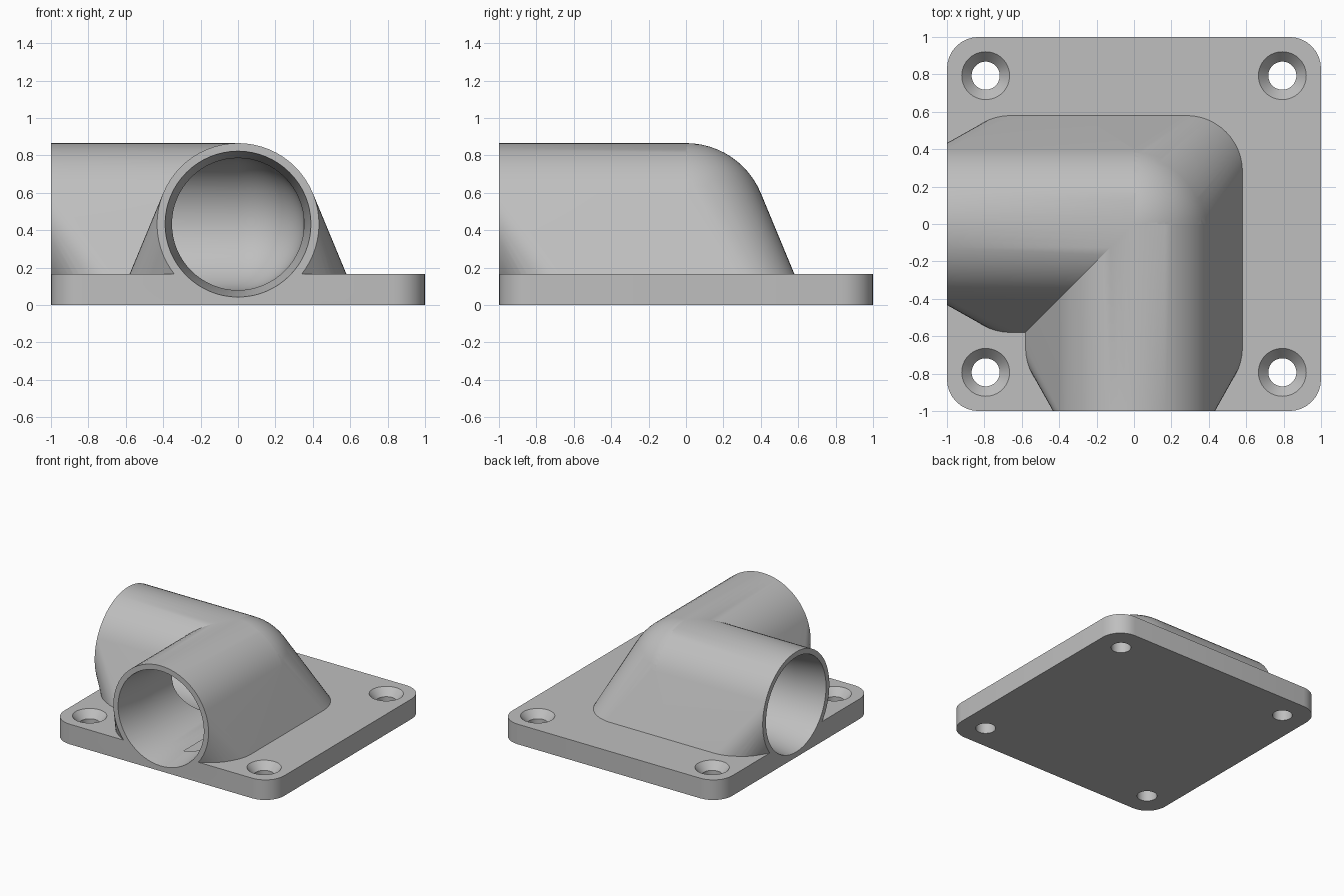
import bpy, bmesh, math

if "Cube" in bpy.data.objects:
    bpy.data.objects.remove(bpy.data.objects["Cube"])

TOP, R, ZC = 0.165, 0.433, 0.433      # plate top, tube radius, tube axis height
SEG = 64

grey = bpy.data.materials.new("Plain Grey")
grey.use_nodes = True
grey.diffuse_color = (0.52, 0.52, 0.52, 1)
grey.node_tree.nodes["Principled BSDF"].inputs["Base Color"].default_value = (0.52, 0.52, 0.52, 1)


def finish(name, bm):
    bmesh.ops.recalc_face_normals(bm, faces=bm.faces)
    mesh = bpy.data.meshes.new(name)
    bm.to_mesh(mesh)
    bm.free()
    mesh.materials.append(grey)
    ob = bpy.data.objects.new(name, mesh)
    bpy.context.collection.objects.link(ob)
    return ob


def ring(cx, cy, z, r, n=48):
    return [(cx + r * math.cos(2 * math.pi * i / n),
             cy + r * math.sin(2 * math.pi * i / n), z) for i in range(n)]


def hull(name, points):
    bm = bmesh.new()
    for p in points:
        bm.verts.new(p)
    res = bmesh.ops.convex_hull(bm, input=bm.verts)
    loose = [v for v in bm.verts if not v.link_faces]
    bmesh.ops.delete(bm, geom=loose, context='VERTS')
    bmesh.ops.dissolve_limit(bm, angle_limit=0.002, verts=bm.verts, edges=bm.edges)
    return finish(name, bm)


def lathe(name, profile, place):
    """Closed solid of revolution; profile holds (radius, distance along axis)."""
    bm = bmesh.new()
    loops = []
    for r, d in profile:
        loops.append([bm.verts.new(place(r * math.cos(2 * math.pi * i / SEG),
                                         r * math.sin(2 * math.pi * i / SEG), d))
                      for i in range(SEG)])
    for a, b in zip(loops, loops[1:]):
        for i in range(SEG):
            j = (i + 1) % SEG
            bm.faces.new((a[i], a[j], b[j], b[i]))
    bm.faces.new(loops[0])
    bm.faces.new(loops[-1])
    return finish(name, bm)


def combine(target, tool, operation):
    mod = target.modifiers.new("combine", 'BOOLEAN')
    mod.operation, mod.object, mod.solver = operation, tool, 'EXACT'
    bpy.context.view_layer.objects.active = target
    bpy.ops.object.modifier_apply(modifier=mod.name)
    bpy.data.objects.remove(tool)


# Base plate with rounded corners
corners = [(sx, sy) for sx in (-1, 1) for sy in (-1, 1)]
body = hull("elbow_bracket", [p for sx, sy in corners for z in (0, TOP)
                              for p in ring(sx * 0.83, sy * 0.83, z, 0.17, 32)])

# One arm: tube end, round elbow and flared foot wrapped in a hull
arm = [(x, -1, ZC + y) for x, y, _ in ring(0, 0, 0, R, SEG)]
for k in range(1, SEG // 2):
    t = math.pi * k / (SEG // 2)
    arm += ring(0, 0, ZC + R * math.cos(t), R * math.sin(t), SEG)
arm.append((0, 0, ZC + R))
arm = [p for p in arm if p[2] > 0.05]
for x, y in ((-0.28, 0.28), (0.28, 0.28), (-0.28, -0.66), (0.28, -0.66)):
    arm += ring(x, y, TOP, 0.3) + ring(x, y, 0.1, 0.3)

combine(body, hull("front_arm", arm), 'UNION')
combine(body, hull("side_arm", [(y, x, z) for x, y, z in arm]), 'UNION')

# Bores: narrow pipe with a tapered mouth, round at the elbow
BORE = 0.353
mouth = [(BORE, 0), (BORE, 0.75), (0.39, 1.0), (0.393, 1.02)]
dome = [(BORE * math.sin(math.pi * k / 32), -BORE * math.cos(math.pi * k / 32))
        for k in range(1, 16)]
combine(body, lathe("side_bore", dome + mouth, lambda u, v, d: (-d, u, ZC + v)), 'DIFFERENCE')
combine(body, lathe("front_bore", mouth, lambda u, v, d: (u, -d, ZC + v)), 'DIFFERENCE')

# Countersunk screw holes
for sx, sy in corners:
    screw = lathe("screw_hole", [(0.075, -0.05), (0.075, 0.105), (0.128, TOP), (0.128, TOP + 0.05)],
                  lambda u, v, d: (sx * 0.793 + u, sy * 0.793 + v, d))
    combine(body, screw, 'DIFFERENCE')

# Smooth curved walls, keep rims crisp
bpy.ops.object.select_all(action='DESELECT')
body.select_set(True)
bpy.context.view_layer.objects.active = body
bpy.ops.object.shade_smooth_by_angle(angle=math.radians(20))
